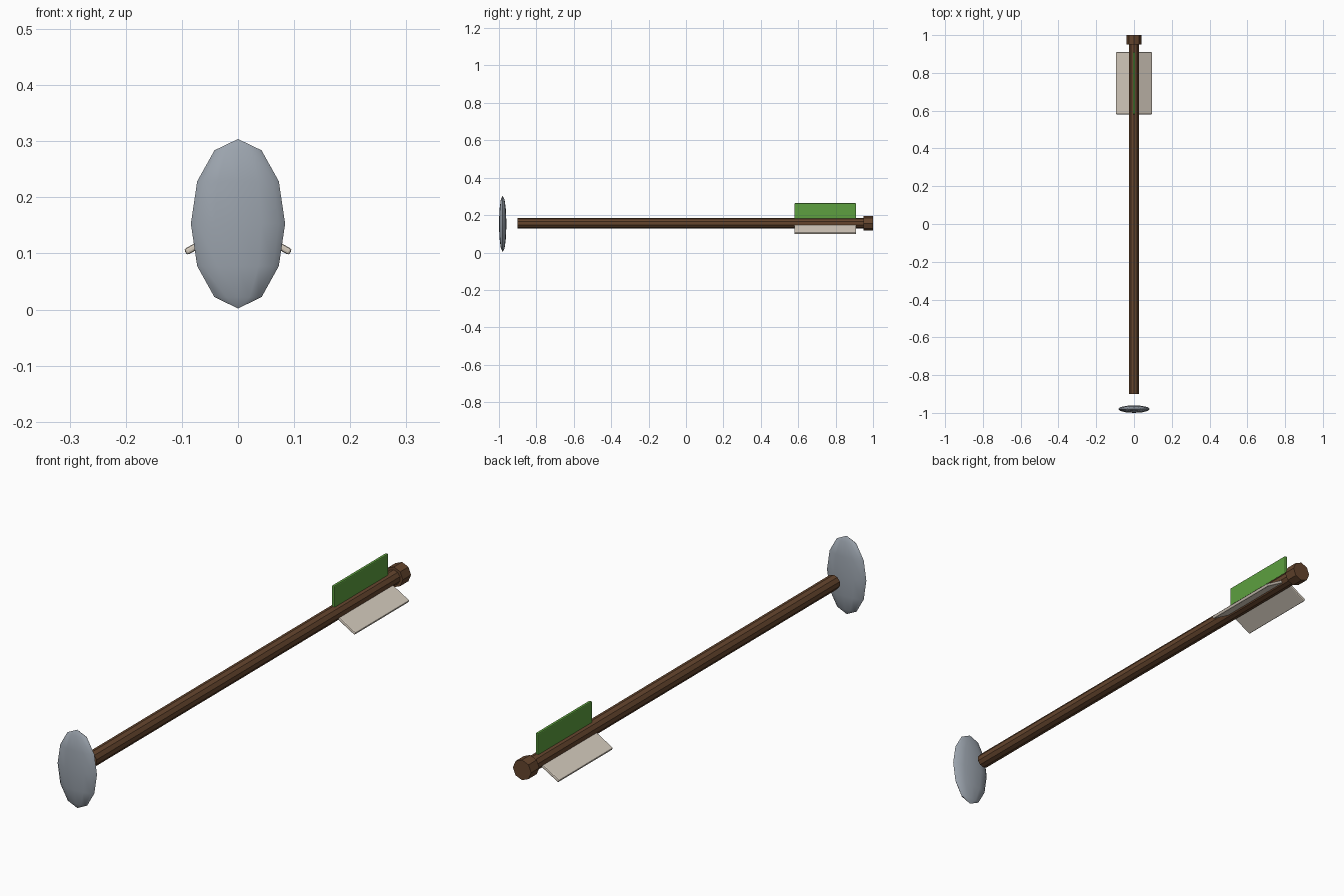
import bpy
import math
from mathutils import Matrix

cube = bpy.data.objects.get("Cube")
if cube:
    bpy.data.objects.remove(cube, do_unlink=True)

AXIS_Z = 0.156  # height of the shaft's centre line


def material(name, rgb):
    mat = bpy.data.materials.new(name)
    mat.use_nodes = True
    mat.diffuse_color = (*rgb, 1)
    mat.node_tree.nodes["Principled BSDF"].inputs["Base Color"].default_value = (*rgb, 1)
    return mat


wood = material("brown wood", (0.13, 0.06, 0.027))
steel = material("grey steel", (0.33, 0.37, 0.42))
green = material("green feather", (0.11, 0.35, 0.05))
cream = material("cream feather", (0.68, 0.61, 0.52))


def finish(name, mat):
    obj = bpy.context.object
    obj.name = name
    obj.data.materials.append(mat)
    return obj


def rod(name, sides, radius, y0, y1):
    bpy.ops.mesh.primitive_cylinder_add(
        vertices=sides, radius=radius, depth=y1 - y0,
        location=(0, (y0 + y1) / 2, AXIS_Z), rotation=(math.pi / 2, 0, 0))
    return finish(name, wood)


def feather(name, mat, angle):
    # Upright plate, turned about the shaft's axis
    inner, outer, thickness, length = 0.01, 0.108, 0.012, 0.33
    bpy.ops.mesh.primitive_cube_add(size=1)
    obj = finish(name, mat)
    obj.data.transform(Matrix.Translation((0, 0, (inner + outer) / 2))
                       @ Matrix.Diagonal((thickness, length, outer - inner, 1)))
    obj.location = (0, 0.745, AXIS_Z)
    obj.rotation_euler.y = math.radians(angle)
    bevel = obj.modifiers.new("soft_edges", "BEVEL")
    bevel.width = 0.004
    bevel.segments = 2


# Shaft and the wider nock at its back end
rod("shaft", 10, 0.028, -0.9, 0.97)
rod("nock", 8, 0.039, 0.95, 1.0)

# Flattened oval head, standing clear of the shaft
bpy.ops.mesh.primitive_uv_sphere_add(segments=12, ring_count=6, radius=1,
                                     location=(0, -0.98, 0.153))
head = finish("head", steel)
head.data.transform(Matrix.Diagonal((0.084, 0.02, 0.151, 1)))
bpy.ops.object.shade_smooth_by_angle(angle=math.radians(30))

# Three feathers, evenly spaced around the shaft
feather("top_feather", green, 0)
feather("left_feather", cream, 120)
feather("right_feather", cream, -120)
